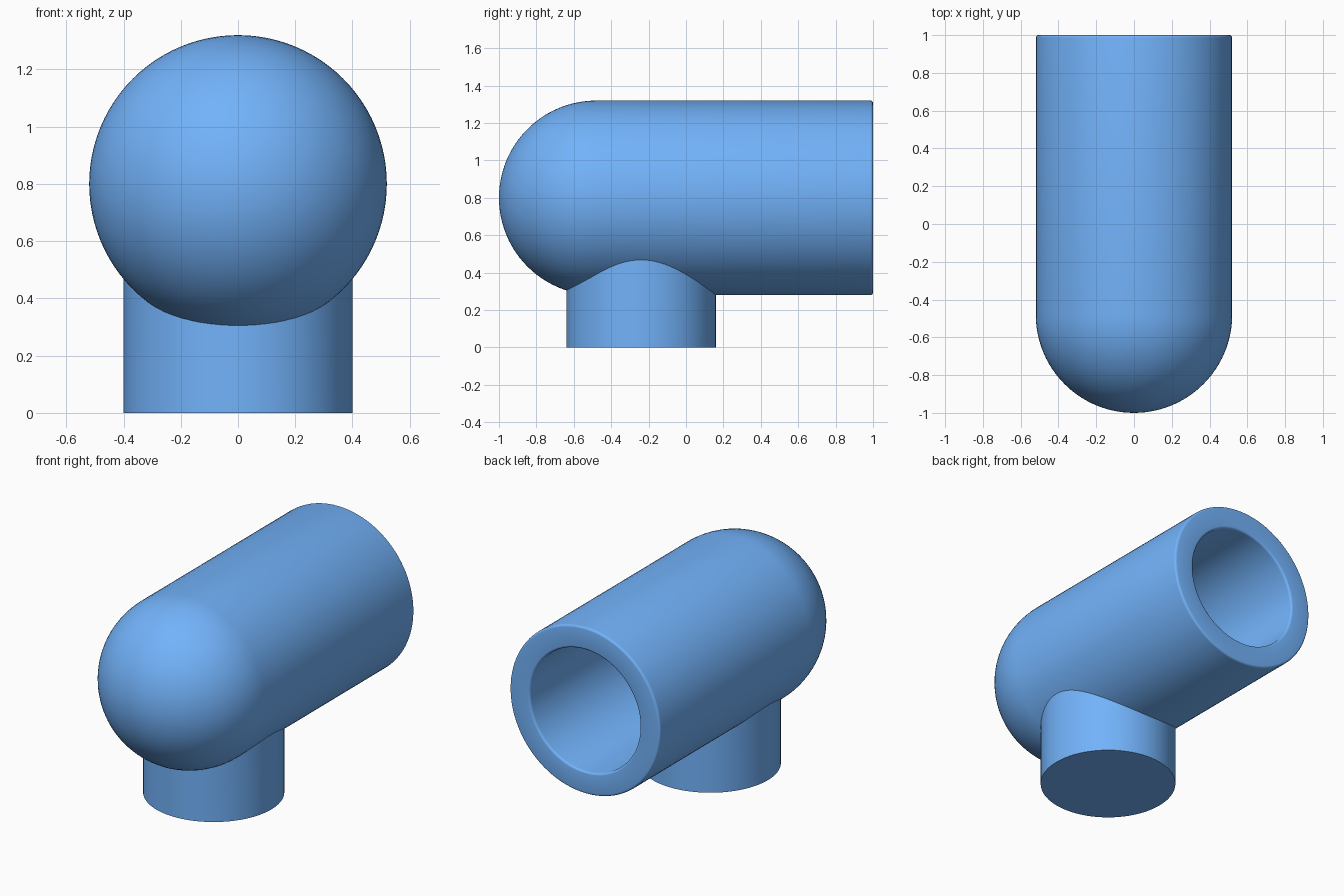
import bpy, bmesh
from math import sin, cos, pi, sqrt

if "Cube" in bpy.data.objects:
    bpy.data.objects.remove(bpy.data.objects["Cube"])

R, BORE, CZ = 0.52, 0.38, 0.80        # outer radius, bore radius, axis height
DOME_Y = -1 + R                       # centre of the rounded end
BEV = 0.014                           # rounding of the open rim
SEG = 96

blue = bpy.data.materials.new("blue")
blue.diffuse_color = (0.17, 0.45, 0.96, 1)
blue.use_nodes = True
blue.node_tree.nodes["Principled BSDF"].inputs["Base Color"].default_value = blue.diffuse_color


def finish(name, bm):
    bmesh.ops.remove_doubles(bm, verts=bm.verts, dist=1e-5)
    bmesh.ops.recalc_face_normals(bm, faces=bm.faces)
    me = bpy.data.meshes.new(name)
    bm.to_mesh(me)
    bm.free()
    me.materials.append(blue)
    ob = bpy.data.objects.new(name, me)
    bpy.context.collection.objects.link(ob)
    bpy.ops.object.select_all(action='DESELECT')
    ob.select_set(True)
    bpy.context.view_layer.objects.active = ob
    bpy.ops.object.shade_smooth_by_angle(angle=0.6)
    return ob


def bridge_rings(bm, rings):
    for a, b in zip(rings, rings[1:]):
        for i in range(SEG):
            j = (i + 1) % SEG
            bm.faces.new((a[i], a[j], b[j], b[i]))


def arc(cr, cy, rad, a0, a1, n):
    """Arc of (radius, y) points."""
    return [(cr + rad * cos(a0 + (a1 - a0) * k / n),
             cy + rad * sin(a0 + (a1 - a0) * k / n)) for k in range(n + 1)]


# Hollow tube with a domed end: outer dome, rounded rim, bore, inner dome
profile = (arc(0, DOME_Y, R, -pi / 2, 0, 24)
           + arc(R - BEV, 1 - BEV, BEV, 0, pi / 2, 4)
           + arc(BORE + BEV, 1 - BEV, BEV, pi / 2, pi, 4)
           + arc(0, DOME_Y, BORE, 0, -pi / 2, 20))
bm = bmesh.new()
bridge_rings(bm, [[bm.verts.new((r * cos(2 * pi * i / SEG), y,
                                 CZ + r * sin(2 * pi * i / SEG)))
                   for i in range(SEG)] for r, y in profile])
bmesh.ops.dissolve_degenerate(bm, edges=bm.edges, dist=1e-6)
finish("domed_tube", bm)

# Round stem, its top edge cut to follow the tube just under its skin
bm = bmesh.new()
bottom, top = [], []
for i in range(SEG):
    x = 0.4 * cos(2 * pi * i / SEG)
    y = -0.24 + 0.4 * sin(2 * pi * i / SEG)
    dy = min(0, y - DOME_Y)
    bottom.append(bm.verts.new((x, y, 0)))
    top.append(bm.verts.new((x, y, CZ - sqrt((R - 0.01) ** 2 - x * x - dy * dy))))
bridge_rings(bm, [bottom, top])
bm.faces.new(bottom)
finish("stem", bm)
